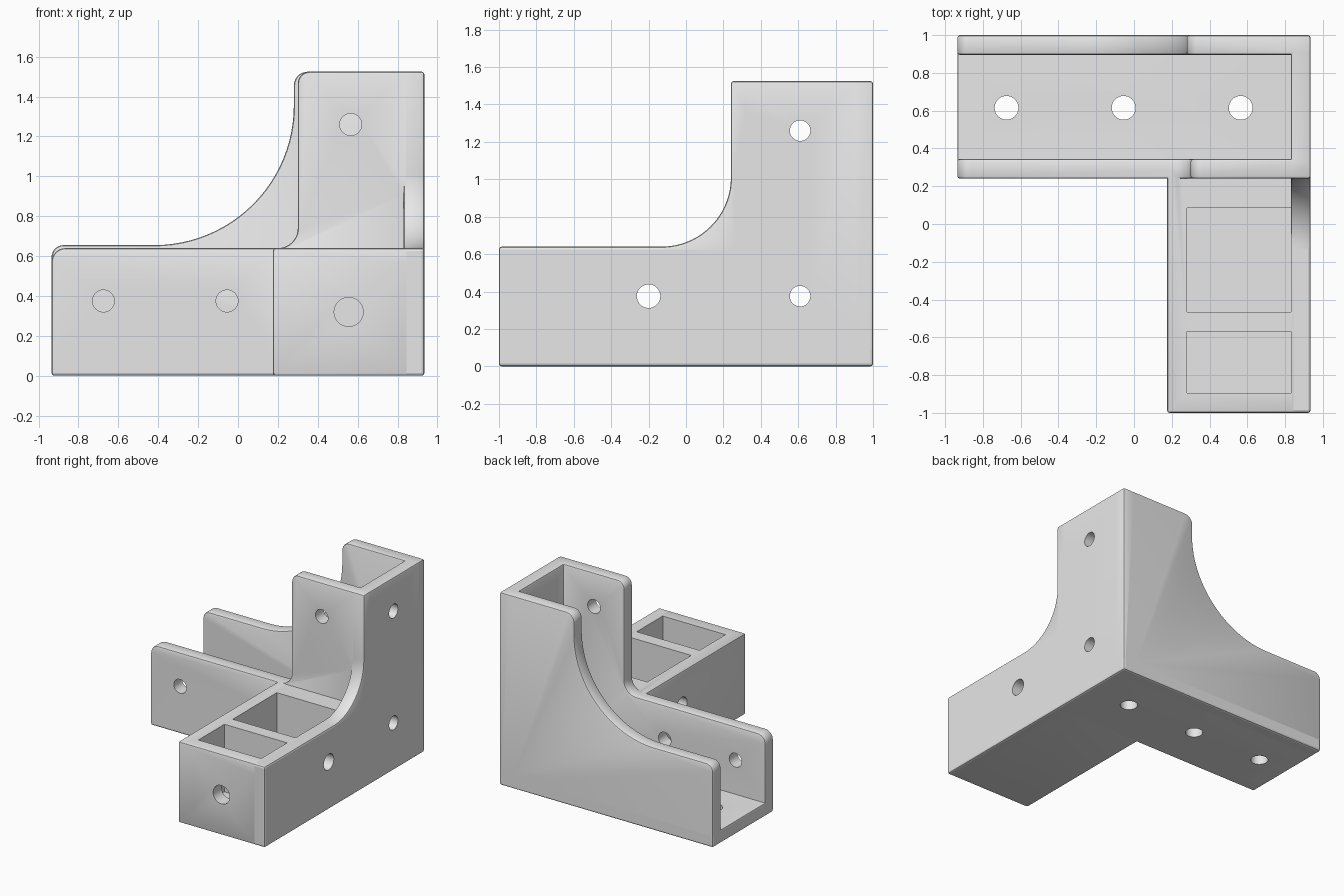
import bpy, bmesh, math
from mathutils import Vector, Matrix

cube = bpy.data.objects.get("Cube")
if cube:
    bpy.data.objects.remove(cube, do_unlink=True)

W, H, LOW, T = 0.935, 1.525, 0.64, 0.105   # half width, height, arm height, wall


def activate(ob):
    bpy.ops.object.select_all(action='DESELECT')
    ob.select_set(True)
    bpy.context.view_layer.objects.active = ob


def apply_modifier(ob, kind, **settings):
    mod = ob.modifiers.new(kind.lower(), kind)
    for key, value in settings.items():
        setattr(mod, key, value)
    activate(ob)
    bpy.ops.object.modifier_apply(modifier=mod.name)


def make_object(name, bm):
    bmesh.ops.recalc_face_normals(bm, faces=bm.faces)
    mesh = bpy.data.meshes.new(name)
    bm.to_mesh(mesh)
    bm.free()
    ob = bpy.data.objects.new(name, mesh)
    bpy.context.collection.objects.link(ob)
    return ob


def rounded(corners):
    """Turn (u, v, radius) corners of right angles into an outline with arcs."""
    points = []
    for i, (u, v, r) in enumerate(corners):
        p = Vector((u, v))
        if not r:
            points.append(p)
            continue
        a = (Vector(corners[i - 1][:2]) - p).normalized() * r
        b = (Vector(corners[(i + 1) % len(corners)][:2]) - p).normalized() * r
        steps = 24 if r > 0.3 else 8
        for k in range(steps + 1):
            t = math.pi / 2 * k / steps
            points.append(p + a * (1 - math.sin(t)) + b * (1 - math.cos(t)))
    return points


def prism(name, corners, axis, start, end):
    """Extrude an outline along x or y and soften its sharp edges."""
    bm = bmesh.new()
    place = (lambda p: (start, p.x, p.y)) if axis == 'x' else (lambda p: (p.x, start, p.y))
    face = bm.faces.new([bm.verts.new(place(p)) for p in rounded(corners)])
    out = bmesh.ops.extrude_face_region(bm, geom=[face])
    step = Vector((end - start, 0, 0)) if axis == 'x' else Vector((0, end - start, 0))
    bmesh.ops.translate(bm, vec=step, verts=[v for v in out['geom'] if isinstance(v, bmesh.types.BMVert)])
    ob = make_object(name, bm)
    apply_modifier(ob, 'BEVEL', width=0.014, segments=2, limit_method='ANGLE',
                   angle_limit=math.radians(40))
    return ob


def rectangle(u0, v0, u1, v1):
    return [(u0, v0, 0), (u1, v0, 0), (u1, v1, 0), (u0, v1, 0)]


def box(name, low, high):
    bm = bmesh.new()
    low, high = Vector(low), Vector(high)
    size = high - low
    bmesh.ops.create_cube(bm, size=1, matrix=Matrix.Translation((low + high) / 2) @ Matrix.Diagonal((*size, 1)))
    return make_object(name, bm)


def drill(axis, centre, radius, length):
    bm = bmesh.new()
    turn = {'x': Matrix.Rotation(math.pi / 2, 4, 'Y'),
            'y': Matrix.Rotation(math.pi / 2, 4, 'X'), 'z': Matrix()}[axis]
    bmesh.ops.create_cone(bm, cap_ends=True, segments=32, radius1=radius, radius2=radius,
                          depth=length, matrix=Matrix.Translation(centre) @ turn)
    return make_object("hole_cutter", bm)


def combine(body, other, operation):
    other.hide_render = True
    apply_modifier(body, 'BOOLEAN', object=other, operation=operation, solver='EXACT')
    bpy.data.objects.remove(other, do_unlink=True)


# Walls, floor and front arm
bracket = prism("corner_bracket", [(-W, 0, 0), (W, 0, 0), (W, H, 0), (0.28, H, 0.07),
                                   (0.28, 0.655, 0.7), (-W, 0.655, 0.06)], 'y', 1 - T, 1)
parts = [
    prism("front_wall", [(-W, 0, 0), (W, 0, 0), (W, H, 0), (0.3, H, 0.06),
                         (0.3, LOW, 0.1), (-W, LOW, 0.07)], 'y', 0.24, 0.24 + T),
    prism("side_wall", [(-1, 0, 0), (1, 0, 0), (1, H, 0), (0.24, H, 0),
                        (0.24, LOW, 0.37), (-1, LOW, 0)], 'x', W - T, W),
    prism("floor", rectangle(0.24, 0, 1, T), 'x', -W, W),
    prism("front_arm", rectangle(0.175, 0, W, LOW), 'y', -1, 0.3),
]
for part in parts:
    combine(bracket, part, 'UNION')

# Open pockets in the front arm
for y0, y1 in ((-0.895, -0.57), (-0.465, 0.085)):
    combine(bracket, box("pocket_cutter", (0.28, y0, T), (W - T, y1, 0.9)), 'DIFFERENCE')

# Screw holes: floor, front wall, side wall, arm sides and arm end
holes = [('z', (x, 0.615, 0.05), 0.063, 0.3) for x in (-0.675, -0.055, 0.565)]
holes += [('y', (x, 0.29, z), 0.055, 0.2) for x, z in ((-0.675, 0.375), (-0.055, 0.375), (0.565, 1.26))]
holes += [('x', (0.88, 0.61, z), 0.055, 0.2) for z in (0.375, 1.26)]
holes += [('x', (0.55, -0.2, 0.375), 0.063, 1), ('y', (0.555, -0.95, 0.32), 0.073, 0.2)]
for hole in holes:
    combine(bracket, drill(*hole), 'DIFFERENCE')

# Single grey plastic colour
grey = bpy.data.materials.new("light_grey")
grey.use_nodes = True
colour = (0.8, 0.8, 0.8, 1)
grey.diffuse_color = colour
grey.node_tree.nodes["Principled BSDF"].inputs["Base Color"].default_value = colour
bracket.data.materials.clear()
bracket.data.materials.append(grey)
for face in bracket.data.polygons:
    face.material_index = 0

activate(bracket)
bpy.ops.object.shade_smooth_by_angle(angle=math.radians(30))
